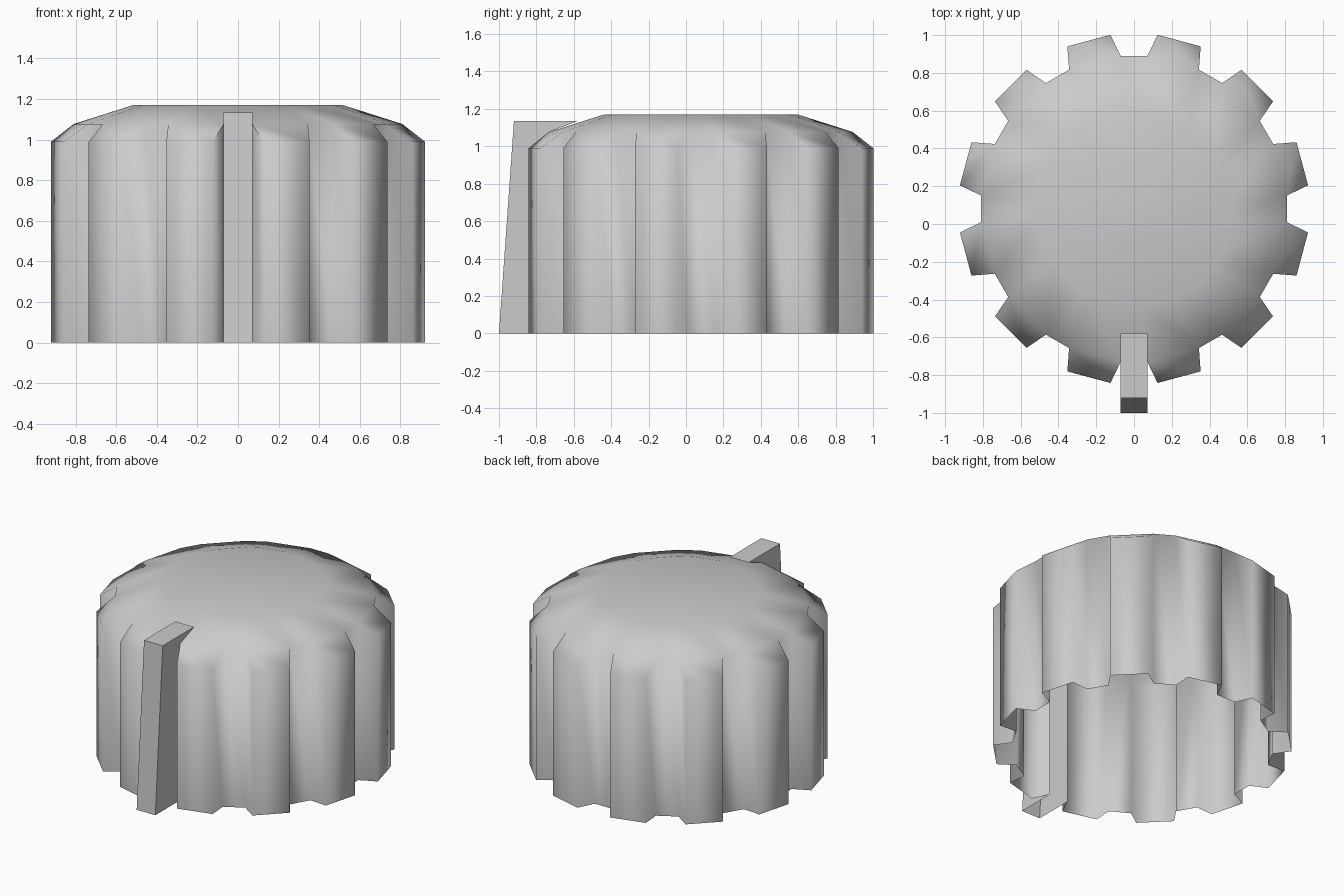
import bpy, bmesh
from math import sin, cos, radians

if "Cube" in bpy.data.objects:
    bpy.data.objects.remove(bpy.data.objects["Cube"])

CY = 0.08            # knob axis offset (pointer makes up the difference in front)
TEETH = 12
R_FLAT, Z_FLAT = 0.52, 1.17
R_ROOT, Z_ROOT = 0.813, 1.077
R_TIP, Z_TIP = 0.93, 0.99


def finish(bm, name):
    bmesh.ops.recalc_face_normals(bm, faces=bm.faces)
    mesh = bpy.data.meshes.new(name)
    bm.to_mesh(mesh)
    bm.free()
    ob = bpy.data.objects.new(name, mesh)
    bpy.context.collection.objects.link(ob)
    bpy.ops.object.select_all(action='DESELECT')
    ob.select_set(True)
    bpy.context.view_layer.objects.active = ob
    bpy.ops.object.shade_smooth_by_angle(angle=radians(80))
    return ob


def polar(bm, r, deg, z):
    a = radians(deg)
    return bm.verts.new((r * cos(a), CY + r * sin(a), z))


# Fluted knob shell, open underneath: per tooth root, tip, tip, root
bm = bmesh.new()
top, rim, foot = [], [], []
for i in range(TEETH):
    mid = 15 + i * 360 / TEETH
    for off, r, z in ((-10, R_ROOT, Z_ROOT), (-7.3, R_TIP, Z_TIP),
                      (7.3, R_TIP, Z_TIP), (10, R_ROOT, Z_ROOT)):
        rim.append(polar(bm, r, mid + off, z))
        foot.append(polar(bm, r, mid + off, 0))
        if r == R_ROOT:
            top.append(polar(bm, R_FLAT, mid + off, Z_FLAT))

bm.faces.new(top)
n = len(rim)
pointer_tooth = 8    # the valley after this tooth faces the front
for i in range(TEETH):
    a, b, c, d = rim[4 * i:4 * i + 4]
    e = rim[(4 * i + 4) % n]
    t0, t1, t2 = top[2 * i], top[2 * i + 1], top[(2 * i + 2) % len(top)]
    bm.faces.new((a, b, c, d))        # sloped tooth top
    bm.faces.new((t0, a, d, t1))      # bevel above tooth
    bm.faces.new((t1, d, e, t2))      # bevel above valley
    for k in range(4):                # side walls
        if i == pointer_tooth and k == 3:
            continue                  # opens into the pointer channel
        j, m = 4 * i + k, (4 * i + k + 1) % n
        bm.faces.new((rim[j], foot[j], foot[m], rim[m]))
finish(bm, "knob_body")

# Pointer rib: side profile (y, z) swept across x, open at back and bottom
W = R_ROOT * sin(radians(5))
y_root = CY - R_ROOT * cos(radians(5))
profile = [(y_root, 0), (-1.0, 0), (-0.92, 1.135), (-0.58, 1.135), (y_root, Z_ROOT)]
bm = bmesh.new()
left = [bm.verts.new((-W, y, z)) for y, z in profile]
right = [bm.verts.new((W, y, z)) for y, z in profile]
bm.faces.new(left)
bm.faces.new(right[::-1])
for k in (1, 2):                      # front and top strips
    bm.faces.new((left[k], right[k], right[k + 1], left[k + 1]))
finish(bm, "pointer_rib")
